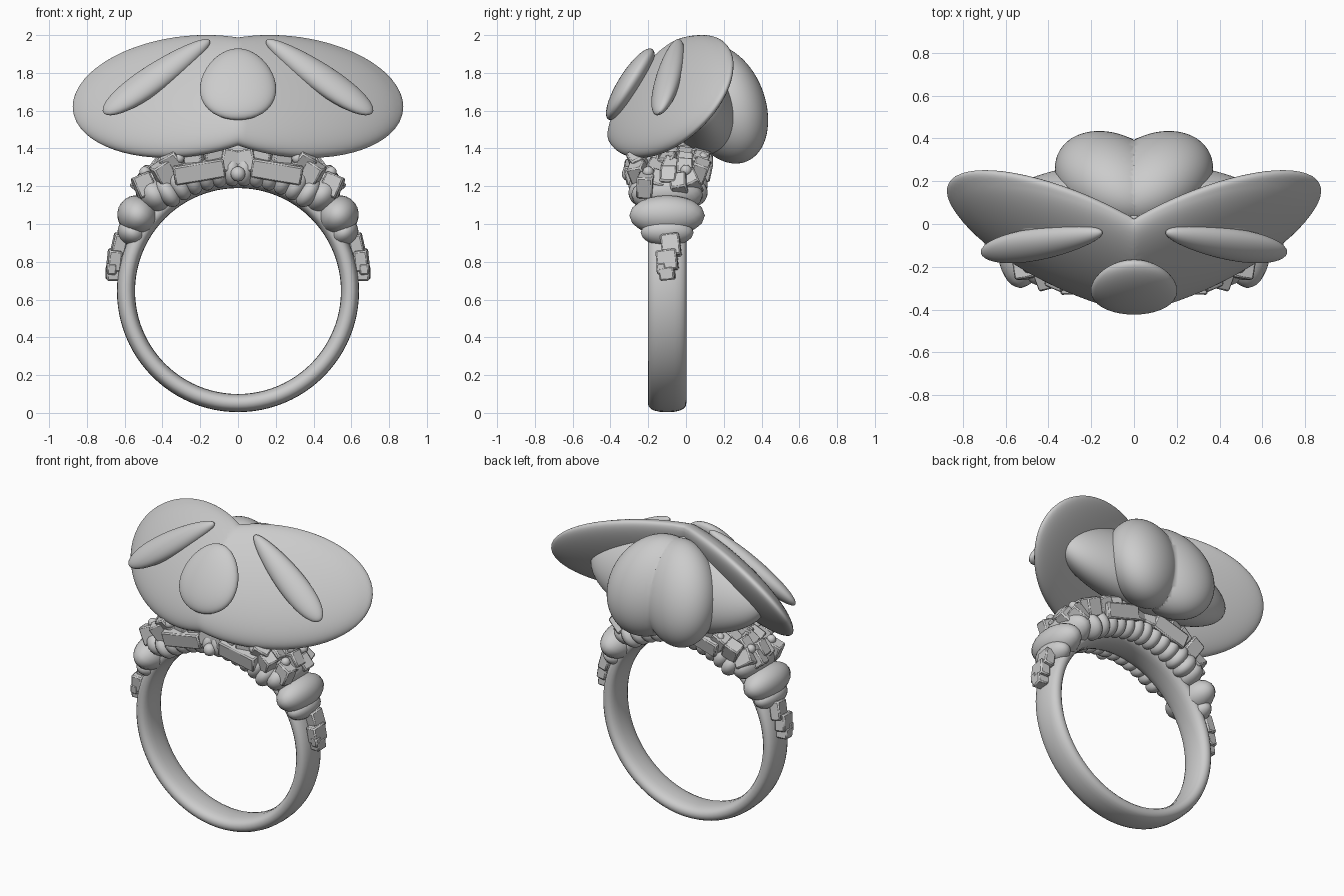
import bpy, bmesh, math, random
from mathutils import Matrix, Vector

if "Cube" in bpy.data.objects:
    bpy.data.objects.remove(bpy.data.objects["Cube"])

random.seed(4)
CZ, CY = 0.645, -0.1          # ring centre


def finish(bm, name, mirror=True, angle=40):
    bmesh.ops.recalc_face_normals(bm, faces=bm.faces)
    me = bpy.data.meshes.new(name)
    bm.to_mesh(me)
    bm.free()
    ob = bpy.data.objects.new(name, me)
    bpy.context.collection.objects.link(ob)
    bpy.ops.object.select_all(action='DESELECT')
    ob.select_set(True)
    bpy.context.view_layer.objects.active = ob
    bpy.ops.object.shade_smooth_by_angle(angle=math.radians(angle))
    if mirror:
        ob.modifiers.new("Mirror", 'MIRROR').merge_threshold = 0.0005
    return ob


def petal(name, centre, half, xy, xz, yz, flat=None, flat_amount=0.3):
    """Tilted ellipsoid from its half extents and axis couplings, cut at x = 0 and mirrored."""
    a, b, c = half
    l11 = a
    l21, l31 = xy / l11, xz / l11
    l22 = math.sqrt(b * b - l21 ** 2)
    l32 = (yz - l31 * l21) / l22
    l33 = math.sqrt(c * c - l31 ** 2 - l32 ** 2)
    shape = Matrix(((l11, 0, 0), (l21, l22, 0), (l31, l32, l33)))
    bm = bmesh.new()
    bmesh.ops.create_uvsphere(bm, u_segments=64, v_segments=40, radius=1)
    for v in bm.verts:
        p = shape @ v.co
        if flat:                                   # flatten the hidden back face
            n = Vector(flat).normalized()
            p -= n * max(0, p.dot(n)) * flat_amount
        v.co = p + Vector(centre)
    bmesh.ops.bisect_plane(bm, geom=bm.verts[:] + bm.edges[:] + bm.faces[:], dist=0.003,
                           plane_co=(0, 0, 0), plane_no=(1, 0, 0), clear_inner=True)
    for v in bm.verts:
        if v.co.x < 0.004:
            v.co.x = 0
    return finish(bm, name)


def axis_petal(name, centre, along, normal, half, mirror, taper=0.0):
    """Slim petal: ellipsoid laid along a direction with a given facing, wider toward its tip."""
    x = Vector(along).normalized()
    z = Vector(normal)
    z = (z - x * z.dot(x)).normalized()
    y = z.cross(x)
    rot = Matrix((x, y, z)).transposed().to_4x4()
    bm = bmesh.new()
    bmesh.ops.create_uvsphere(bm, u_segments=40, v_segments=24, radius=1)
    for v in bm.verts:
        v.co.y *= 1 + taper * v.co.x
    bm.transform(Matrix.Translation(centre) @ rot @ Matrix.Diagonal((*half, 1)))
    return finish(bm, name, mirror)


def on_arch(deg, r, y, scale, twist=(0, 0, 0)):
    """Matrix on the ring arch: local x tangential, z radial; deg from the top."""
    a = math.radians(deg)
    m = Matrix.Translation((r * math.sin(a), y, CZ + r * math.cos(a))) @ Matrix.Rotation(a, 4, 'Y')
    for t, ax in zip(twist, 'XYZ'):
        m = m @ Matrix.Rotation(t, 4, ax)
    return m @ Matrix.Diagonal((*scale, 1))


# Band: rounded section swept around the finger
bm = bmesh.new()
N, M = 96, 20
rings = []
for i in range(N):
    t = 2 * math.pi * i / N
    ring = []
    for j in range(M):
        s = 2 * math.pi * j / M
        cs, sn = math.cos(s), math.sin(s)
        r = 0.593 + 0.048 * math.copysign(abs(cs) ** 0.85, cs)
        y = CY + 0.102 * math.copysign(abs(sn) ** 0.8, sn)
        ring.append(bm.verts.new((r * math.sin(t), y, CZ + r * math.cos(t))))
    rings.append(ring)
for i in range(N):
    p, q = rings[i], rings[(i + 1) % N]
    for j in range(M):
        bm.faces.new((p[j], p[(j + 1) % M], q[(j + 1) % M], q[j]))
finish(bm, "band", mirror=False)

# Large side petals, the two-lobed back petal and the flower body behind them
petal("side_petals", (0.27, -0.08, 1.675), (0.602, 0.35, 0.325), 0.144, -0.036, 0.051,
      flat=(-0.32, 0.81, -0.5))
petal("back_petals", (0.095, 0.2, 1.635), (0.275, 0.235, 0.315), 0.016, -0.01, -0.02)
petal("flower_body", (0, 0.07, 1.64), (0.64, 0.22, 0.275), 0, 0, -0.018)

# Slim raised petals on the shoulders and a small one at the front
axis_petal("narrow_petals", (0.43, -0.09, 1.78), (0.54, -0.1, -0.37), (0.3, -0.75, 0.6),
           (0.345, 0.085, 0.06), True, 0.25)
axis_petal("front_petal", (0, -0.295, 1.74), (0, -0.53, -0.85), (0, -0.85, 0.53),
           (0.22, 0.2, 0.065), False, 0.15)

# Stem under the flower
bm = bmesh.new()
bmesh.ops.create_cone(bm, cap_ends=True, segments=24, radius1=0.16, radius2=0.1, depth=0.45,
                      matrix=Matrix.Translation((0, -0.08, 1.5)))
finish(bm, "stem", mirror=False)

# Rounded beads wrapping the shoulders, and ribs lining the arch
bm = bmesh.new()
beads = [(53, 0.665, -0.1, (0.105, 0.2, 0.11)), (41, 0.675, -0.1, (0.09, 0.19, 0.11)),
         (61, 0.64, -0.1, (0.07, 0.14, 0.08))]
for k in range(6):
    for y in (-0.22, -0.1, 0.03):
        beads.append((3 + 6.5 * k, 0.64, y, (0.055, 0.085, 0.085)))
for d, r, y, s in beads:
    bmesh.ops.create_uvsphere(bm, u_segments=20, v_segments=12, radius=1, matrix=on_arch(d, r, y, s))
finish(bm, "shoulder_beads")

# Cut blocks piled on the arch
bm = bmesh.new()
for k in range(6):
    for y in (-0.25, -0.17, -0.09, -0.01, 0.07):
        d = 5 + 7 * k + random.uniform(-2, 2)
        if k == 5:
            y = CY + (y - CY) * 0.75
        r = 0.69 + 0.06 * math.sin(math.radians(d * 3)) + random.uniform(-0.015, 0.015)
        tw = [random.uniform(-0.35, 0.35) for _ in range(3)]
        bmesh.ops.create_cube(bm, size=1, matrix=on_arch(d, r, y, (0.1, 0.085, 0.12), tw))
# two long front blocks, one at the back
bmesh.ops.create_cube(bm, size=1, matrix=on_arch(18, 0.67, -0.27, (0.27, 0.1, 0.1), (0.2, -0.15, 0)))
bmesh.ops.create_cube(bm, size=1, matrix=on_arch(16, 0.69, 0.09, (0.25, 0.09, 0.1), (-0.2, 0, 0)))
# small blocks running down the band
for d, r, y, s in ((69, 0.675, -0.08, (0.12, 0.1, 0.07)), (76, 0.675, -0.1, (0.11, 0.11, 0.07)),
                   (82, 0.665, -0.1, (0.07, 0.08, 0.08)), (80, 0.68, -0.13, (0.06, 0.05, 0.05))):
    bmesh.ops.create_cube(bm, size=1, matrix=on_arch(d, r, y, s, (0.1, 0.15, 0.1)))
blocks = finish(bm, "shoulder_blocks", angle=20)
bev = blocks.modifiers.new("Bevel", 'BEVEL')
bev.width, bev.segments = 0.008, 1

# Studs between the blocks
bm = bmesh.new()
for d, r, y, s in ((0, 0.62, -0.3, 0.04), (38, 0.8, -0.2, 0.03), (37, 0.8, 0.0, 0.03),
                   (24, 0.77, -0.28, 0.03), (24, 0.77, 0.09, 0.03)):
    bmesh.ops.create_uvsphere(bm, u_segments=14, v_segments=8, radius=s, matrix=on_arch(d, r, y, (1, 1, 1)))
finish(bm, "studs")
